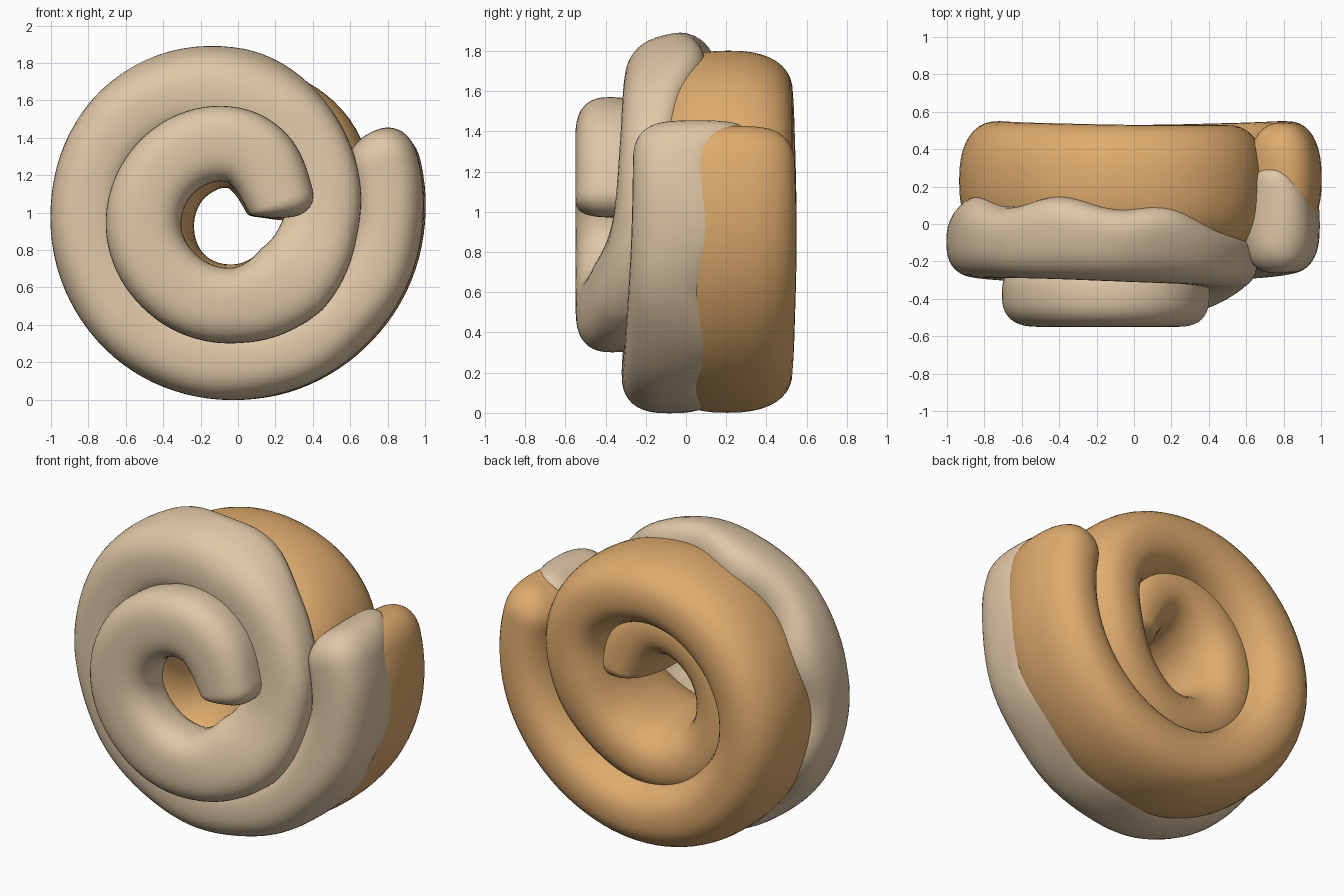
import bpy
import bmesh
import math
from mathutils import Vector

default_cube = bpy.data.objects.get("Cube")
if default_cube:
    bpy.data.objects.remove(default_cube, do_unlink=True)

CENTRE_HEIGHT = 0.93
STEP = math.pi / 4


def make_material(name, colour):
    material = bpy.data.materials.new(name)
    material.use_nodes = True
    material.diffuse_color = colour
    shader = material.node_tree.nodes["Principled BSDF"]
    shader.inputs["Base Color"].default_value = colour
    shader.inputs["Roughness"].default_value = 0.6
    return material


def sample(values, t):
    """Smooth interpolation through evenly spaced values."""
    last = len(values) - 1
    i = max(0, min(int(t), last - 1))
    u = t - i
    b, c = values[i], values[i + 1]
    a = values[i - 1] if i > 0 else 2 * b - c
    d = values[i + 2] if i + 2 <= last else 2 * c - b
    return b + 0.5 * u * (c - a + u * (2*a - 5*b + 4*c - d + u * (3*(b - c) + d - a)))


def clamp(value):
    return max(0, min(1, value))


def signed_power(value, exponent):
    return math.copysign(abs(value) ** exponent, value)


def spiral_point(radii, t):
    """Clockwise spiral seen from the front, one value per eighth turn."""
    angle = STEP * (1 - t)
    radius = sample(radii, t)
    return Vector((radius * math.cos(angle), 0, CENTRE_HEIGHT + radius * math.sin(angle)))


def stations(start, end, start_cap, end_cap, steps=190, cap_steps=12):
    """Positions along the coil with a size factor that rounds both ends."""
    result = []
    for k in range(cap_steps):
        u = (k / cap_steps) ** 2
        result.append((start + start_cap * u, u))
    first, final = start + start_cap, end - end_cap
    result += [(first + (final - first) * k / steps, 1.0) for k in range(steps)]
    for k in range(cap_steps, -1, -1):
        u = (k / cap_steps) ** 2
        result.append((end - end_cap * u, u))
    return [(t, (1 - (1 - u) ** 2.3) ** (1 / 2.3)) for t, u in result]


def coil(name, material, radii, width, front, back, lean, span, caps, power, sides=40):
    """Sweep a rounded section along a spiral; lean flares it outward to the back."""
    bm = bmesh.new()
    rings = []
    for t, factor in stations(*span, *caps):
        point = spiral_point(radii, t)
        tangent = (spiral_point(radii, t + 0.02) - spiral_point(radii, t - 0.02)).normalized()
        normal = Vector((-tangent.z, 0, tangent.x))
        half = width(t)
        near, far = front(t), back(t)
        depth = max((far - near) / 2 - (1 - factor) * half, 0.01)
        across = half * max(factor, 0.02)
        slope = lean * max(0, 1 - abs(t - 7) / 1.5)
        ring = []
        for k in range(sides):
            a = math.tau * k / sides
            along = depth * signed_power(math.sin(a), 2 / power)
            offset = normal * (across * signed_power(math.cos(a), 2 / power) + slope * along)
            offset.y = (near + far) / 2 + along
            ring.append(bm.verts.new(point + offset))
        rings.append(ring)
    for one, two in zip(rings, rings[1:]):
        for k in range(sides):
            n = (k + 1) % sides
            bm.faces.new((one[k], one[n], two[n], two[k]))
    bm.faces.new(rings[0])
    bm.faces.new(rings[-1])
    bmesh.ops.recalc_face_normals(bm, faces=bm.faces)
    mesh = bpy.data.meshes.new(name)
    bm.to_mesh(mesh)
    bm.free()
    mesh.materials.append(material)
    for face in mesh.polygons:
        face.use_smooth = True
    obj = bpy.data.objects.new(name, mesh)
    bpy.context.collection.objects.link(obj)


# Radii and depths, one per eighth turn from the outer tail to the inner tip
icing_radii = [.89, .795, .735, .73, .765, .8, .825, .73, .56,
               .44, .405, .425, .465, .505, .49, .425, .285, .245]
icing_front = [-.26, -.27, -.3, -.32, -.31, -.29, -.29, -.31, -.33,
               -.37, -.47, -.54, -.55, -.55, -.55, -.55, -.55, -.55]
icing_back = [.37, .22, .25, .17, .13, .13, .12, .1, -.03,
              -.08, -.13, -.18, -.2, -.2, -.2, -.2, -.2, -.2]
dough_radii = [.9, .81, .74, .715, .71, .72, .69, .655, .61,
               .46, .4, .42, .45, .45, .445, .41, .285, .24]
dough_back = [.53, .55, .54, .53, .54, .55, .54, .53, .53,
              .52, .47, .43, .41, .4, .4, .4, .4, .4]


def icing_width(t):
    bump = 0.03 * max(0, 1 - abs(t - 10))
    return 0.188 + 0.014 * clamp(t / 3) + bump - 0.025 * max(0, t - 15.5)


def icing_edge(t):
    # Wavy drips along the outer turn, strongest on the tail
    drip = (0.03 + 0.05 * max(0, 1 - t / 4)) * math.sin(7 * t + 0.84)
    return sample(icing_back, t) + drip * clamp(8 - t)


def dough_width(t):
    return 0.187 + 0.028 * clamp((t - 1) / 2) - 0.025 * max(0, t - 15.5)


def dough_front(t):
    return sample(icing_front, t) + 0.2


icing_material = make_material("cream icing", (0.74, 0.57, 0.38, 1))
dough_material = make_material("golden dough", (0.74, 0.41, 0.155, 1))

# Baked dough coil
coil("dough_coil", dough_material, dough_radii, dough_width, dough_front,
     lambda t: sample(dough_back, t), 0, (0.27, 16.85), (0.26, 0.45), 2.4)

# Icing coil over the front of the dough
coil("icing_coil", icing_material, icing_radii, icing_width,
     lambda t: sample(icing_front, t), icing_edge, 0.3, (0.22, 16.78), (0.26, 0.45), 2.6)
